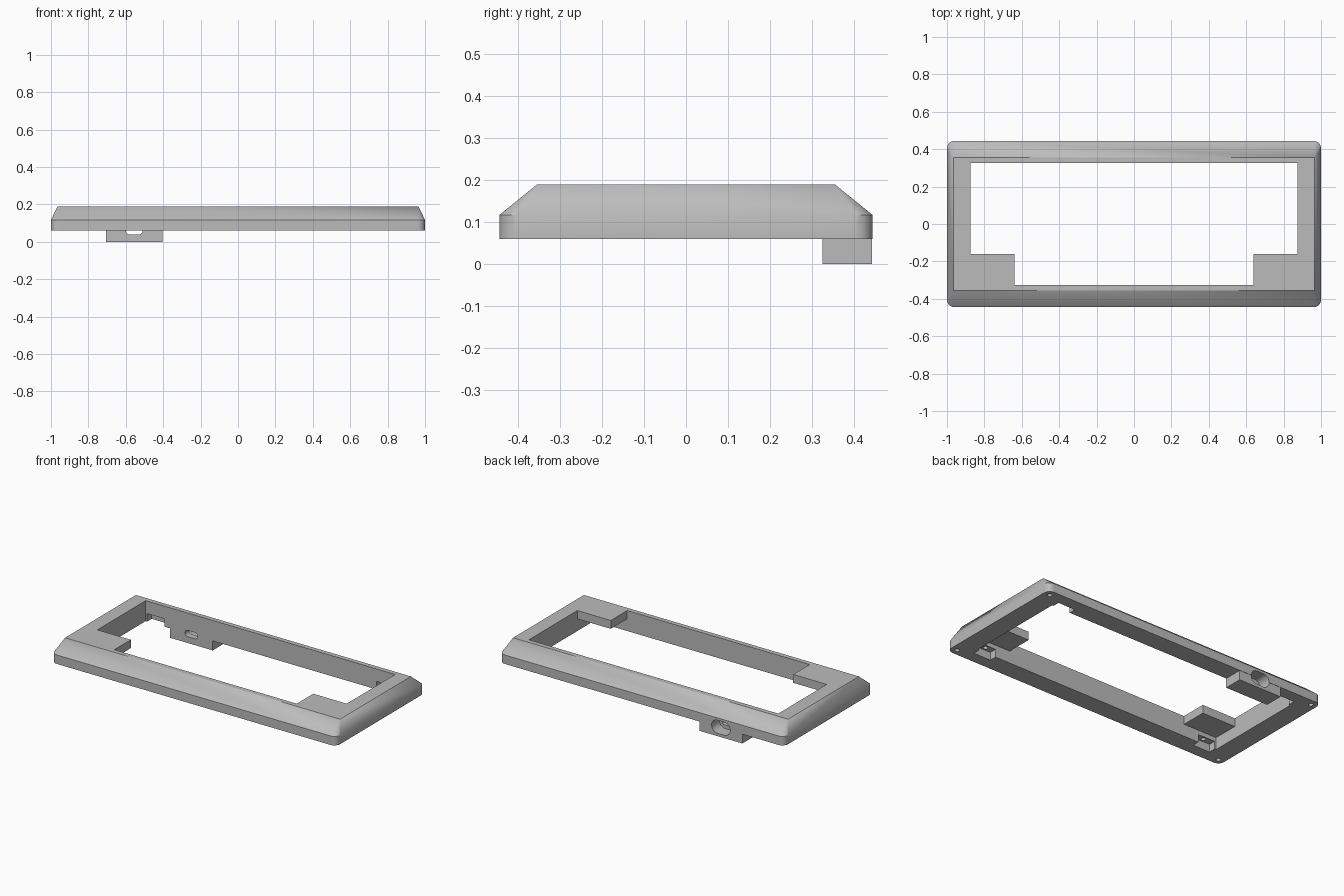
import bpy, bmesh
from math import sin, cos, pi

if "Cube" in bpy.data.objects:
    bpy.data.objects.remove(bpy.data.objects["Cube"], do_unlink=True)

grey = bpy.data.materials.new("mid_grey")
grey.use_nodes = True
grey.diffuse_color = (0.5, 0.5, 0.5, 1)
grey.node_tree.nodes["Principled BSDF"].inputs["Base Color"].default_value = (0.5, 0.5, 0.5, 1)


def solid(name, points):
    """Convex solid wrapped around a set of points."""
    bm = bmesh.new()
    for p in points:
        bm.verts.new(p)
    bmesh.ops.convex_hull(bm, input=bm.verts)
    bmesh.ops.dissolve_limit(bm, angle_limit=0.01, verts=bm.verts, edges=bm.edges)
    bmesh.ops.recalc_face_normals(bm, faces=bm.faces)
    mesh = bpy.data.meshes.new(name)
    bm.to_mesh(mesh)
    bm.free()
    mesh.materials.append(grey)
    obj = bpy.data.objects.new(name, mesh)
    bpy.context.collection.objects.link(obj)
    return obj


def box(name, xs, ys, zs):
    return solid(name, [(x, y, z) for x in xs for y in ys for z in zs])


def rounded(half_x, half_y, r, steps):
    """Outline of a rounded rectangle centred on the origin."""
    pts = []
    for sx, sy in ((1, 1), (-1, 1), (-1, -1), (1, -1)):
        for i in range(steps + 1):
            a = pi / 2 * i / steps
            pts.append((sx * (half_x - r + r * cos(a)), sy * (half_y - r + r * sin(a))))
    return list({(round(x, 5), round(y, 5)) for x, y in pts})


def combine(target, tool, operation):
    mod = target.modifiers.new(operation, "BOOLEAN")
    mod.operation, mod.solver, mod.object = operation, "EXACT", tool
    bpy.context.view_layer.objects.active = target
    bpy.ops.object.modifier_apply(modifier=mod.name)
    bpy.data.objects.remove(tool, do_unlink=True)


def cut(tool):
    combine(frame, tool, "DIFFERENCE")


# Frame: rounded base band rising into a sloped bevel
outline = rounded(1, 0.445, 0.04, 8)
body = [(x, y, z) for x, y in outline for z in (0.06, 0.117)]
body += [(x, y, 0.19) for x in (-0.965, 0.965) for y in (-0.355, 0.355)]
frame = solid("bezel_frame", body)

# Connector housing hanging below the back rail
combine(frame, box("connector_housing", (-0.705, -0.405), (0.325, 0.443), (0, 0.09)), "UNION")

# Window opening, leaving a pad in each front corner
cut(box("window_cutter", (-0.875, 0.875), (-0.16, 0.325), (-0.1, 0.3)))
cut(box("front_window_cutter", (-0.64, 0.64), (-0.325, 0), (-0.1, 0.3)))

for side in (-1, 1):
    # Hollow underneath the corner pads
    cut(box("pad_cutter", (side * 0.875, side * 0.6), (-0.325, -0.1), (-0.1, 0.137)))
    for end in (-1, 1):
        # Notches in the rails, with a small hole in each roof
        cut(box("notch_cutter", (side * 0.865, side * 0.745), (end * 0.3, end * 0.37), (-0.1, 0.11)))
        # Screw holes in the notches and the outer corners
        for x, y, top in ((0.80, 0.348, 0.14), (0.96, 0.405, 0.10)):
            ring = rounded(0.014, 0.014, 0.014, 4)
            cut(solid("hole_cutter", [(side * x + u, end * y + v, z)
                                      for u, v in ring for z in (0.03, top)]))

# Connector slot with a wider recess on the outside
for half_w, half_h, y0, y1 in ((0.045, 0.02, 0.28, 0.5), (0.065, 0.042, 0.365, 0.5)):
    slot = rounded(half_w, half_h, half_h - 0.0005, 6)
    cut(solid("slot_cutter", [(-0.555 + u, y, 0.06 + v) for u, v in slot for y in (y0, y1)]))

# Smooth the rounded corners, keep hard edges
bpy.ops.object.select_all(action="DESELECT")
frame.select_set(True)
bpy.context.view_layer.objects.active = frame
bpy.ops.object.shade_smooth_by_angle(angle=0.45)
